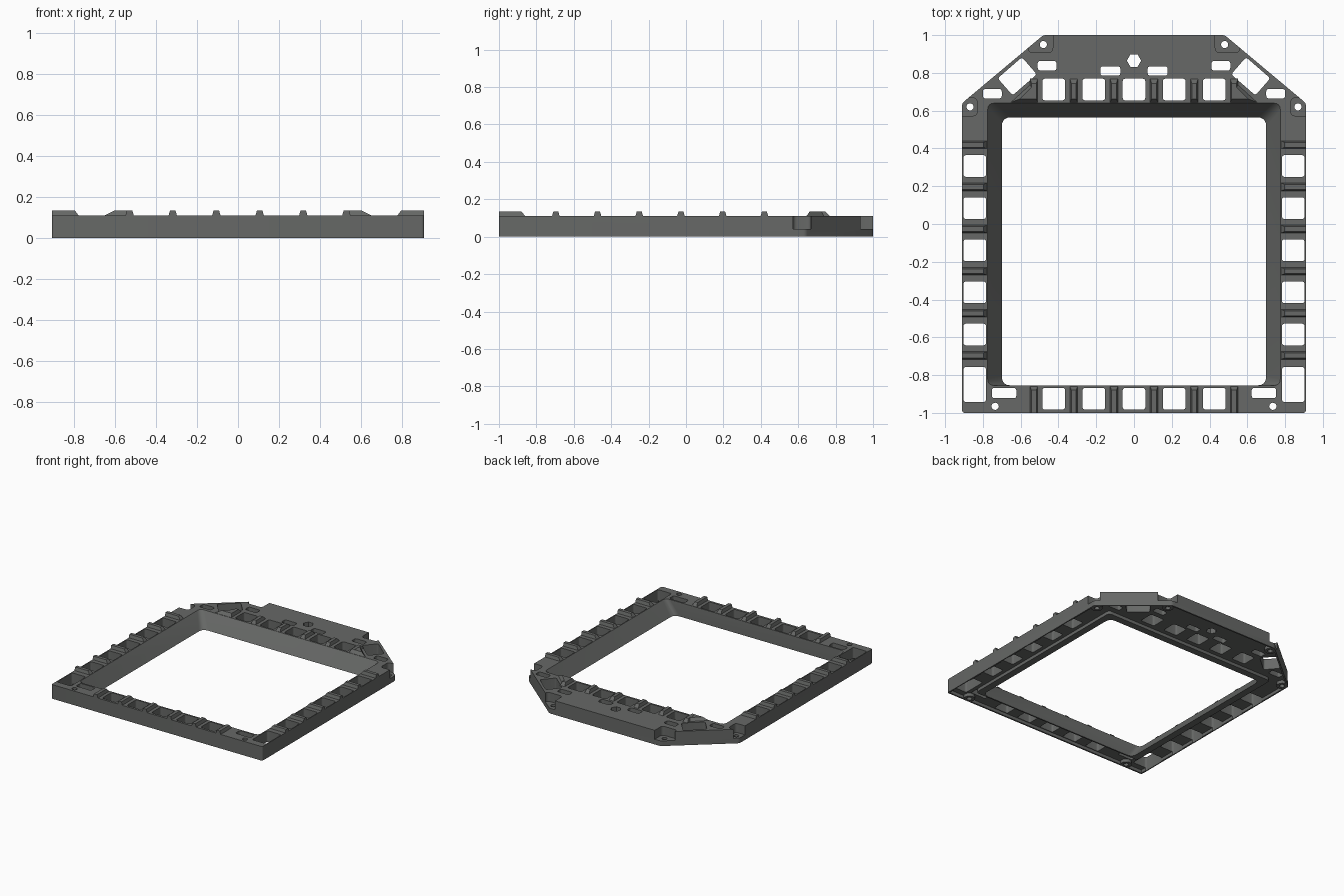
import bpy, bmesh, math
from mathutils import Vector

if "Cube" in bpy.data.objects:
    bpy.data.objects.remove(bpy.data.objects["Cube"])

grey = bpy.data.materials.new("dark grey plastic")
grey.diffuse_color = (0.135, 0.14, 0.135, 1)
grey.use_nodes = True
grey.node_tree.nodes["Principled BSDF"].inputs["Base Color"].default_value = grey.diffuse_color
H = 0.11      # plate height
TOP = 0.135   # rib height


def fillet(pts, r, n=4):
    """Round each corner of a polygon."""
    out = []
    for i, p in enumerate(pts):
        p = Vector(p)
        a = (Vector(pts[i - 1]) - p).normalized() * r + p
        b = (Vector(pts[(i + 1) % len(pts)]) - p).normalized() * r + p
        for k in range(n + 1):
            t = k / n
            out.append(a * (1 - t) ** 2 + p * (2 * t * (1 - t)) + b * t * t)
    return out


def rect(x0, y0, x1, y1, r=0.0):
    pts = [(x0, y0), (x1, y0), (x1, y1), (x0, y1)]
    return fillet(pts, r) if r else pts


def box(cx, cy, w, h, r=0.015, ang=0):
    c, s = math.cos(ang), math.sin(ang)
    return [(cx + p[0] * c - p[1] * s, cy + p[0] * s + p[1] * c)
            for p in rect(-w / 2, -h / 2, w / 2, h / 2, r)]


def circle(cx, cy, r, n=20):
    return [(cx + r * math.cos(2 * math.pi * i / n), cy + r * math.sin(2 * math.pi * i / n))
            for i in range(n)]


def solid(name, parts):
    """Join prisms, each given as (bottom outline, top outline, z0, z1)."""
    bm = bmesh.new()
    for bot, top, z0, z1 in parts:
        vb = [bm.verts.new((p[0], p[1], z0)) for p in bot]
        vt = [bm.verts.new((p[0], p[1], z1)) for p in top]
        bm.faces.new(vb[::-1])
        bm.faces.new(vt)
        for i in range(len(vb)):
            j = (i + 1) % len(vb)
            bm.faces.new((vb[i], vb[j], vt[j], vt[i]))
    bmesh.ops.recalc_face_normals(bm, faces=bm.faces)
    me = bpy.data.meshes.new(name)
    bm.to_mesh(me)
    bm.free()
    ob = bpy.data.objects.new(name, me)
    bpy.context.collection.objects.link(ob)
    me.materials.append(grey)
    return ob


def cut(target, cutter):
    m = target.modifiers.new("cut", 'BOOLEAN')
    m.operation, m.solver, m.object = 'DIFFERENCE', 'EXACT', cutter
    bpy.context.view_layer.objects.active = target
    bpy.ops.object.modifier_apply(modifier=m.name)
    bpy.data.objects.remove(cutter)


def through(outline):
    return (outline, outline, -0.05, 0.2)


# Frame plate with two chamfered back corners
outline = [(-.91, -1), (.91, -1), (.91, .64), (.48, 1), (-.48, 1), (-.91, .64)]
inset = [(-.898, -.988), (.898, -.988), (.898, .634), (.476, .988), (-.476, .988), (-.898, .634)]
shape = fillet(outline, .015)
frame = solid("frame", [(shape, shape, 0, H)])

screws = [(s * x, y) for s in (-1, 1) for x, y in ((.735, -.965), (.48, .95), (.868, .62))]

# Shallow recess underneath, leaving an inner rim and screw bosses
recess = solid("recess_cutter", [(inset, inset, -.04, .025)])
rim = rect(-.755, -.866, .755, .62, .03)
cut(recess, solid("rim_cutter", [through(rim)]))
cut(recess, solid("boss_cutter", [through(circle(x, y, .04)) for x, y in screws]))
cut(frame, recess)

# Screen opening, sloped on the back and both sides, upright at the front
e = .0068
low = rect(-.70 + e, -.855, .70 - e, .565 - e, .05)
high = rect(-.775 - e, -.855, .775 + e, .64 + e, .035)
cut(frame, solid("opening_cutter", [(low, high, -.01, H + .01)]))

# Stepped notches above the back screw lugs
notches = []
for s in (-1, 1):
    for o in (box(s * .89, .62, .12, .095, .025), box(s * .495, .965, .13, .115, .025)):
        notches.append((o, o, .04, .2))
cut(frame, solid("notch_cutter", notches))

# Button windows, slots and screw holes
holes = [box(.2125 * i, y, .12, .115) for i in range(-2, 3) for y in (.712, -.925)]
for s in (-1, 1):
    holes += [box(s * .843, .307 - .223 * i, .12, .115) for i in range(5)]
    holes.append(box(s * .843, -.85, .12, .185))
    holes.append(box(s * .618, .782, .17, .12, .015, -s * math.radians(41)))
    holes += [box(s * .125, .81, .105, .05), box(s * .46, .838, .1, .05),
              box(s * .75, .69, .1, .05), box(s * .688, -.895, .13, .055)]
holes.append(circle(0, .865, .038, 6))
holes += [circle(x, y, .019) for x, y in screws]
cut(frame, solid("hole_cutter", [through(o) for o in holes]))

# Raised finger ribs between the buttons
Z0 = H - .002
W, T = .021, .013   # half widths at foot and crest
ribs = []
for s in (-1, 1):
    for x in (.106, .319, .53):
        c = s * x
        ribs.append((rect(c - W, -1, c + W, -.858), rect(c - T, -1, c + T, -.88), Z0, TOP))
        ribs.append((rect(c - W, .642, c + W, .77), rect(c - T, .662, c + T, .745), Z0, TOP))
    for i in range(6):
        y = .419 - .223 * i
        foot, crest = sorted((s * .778, s * .91)), sorted((s * .798, s * .91))
        ribs.append((rect(foot[0], y - W, foot[1], y + W),
                     rect(crest[0], y - T, crest[1], y + T), Z0, TOP))
solid("ribs", ribs)

# Triangular end wedges beside the back row
wedges = []
for s in (-1, 1):
    foot = [(s * .515, .642), (s * .655, .642), (s * .515, .77)]
    crest = [(s * .522, .662), (s * .605, .662), (s * .522, .745)]
    wedges.append((foot, crest, Z0, TOP - .001))
solid("end_wedges", wedges)

# Smooth only the rounded corners
bpy.ops.object.select_all(action='DESELECT')
frame.select_set(True)
bpy.context.view_layer.objects.active = frame
bpy.ops.object.shade_smooth_by_angle(angle=math.radians(30))
